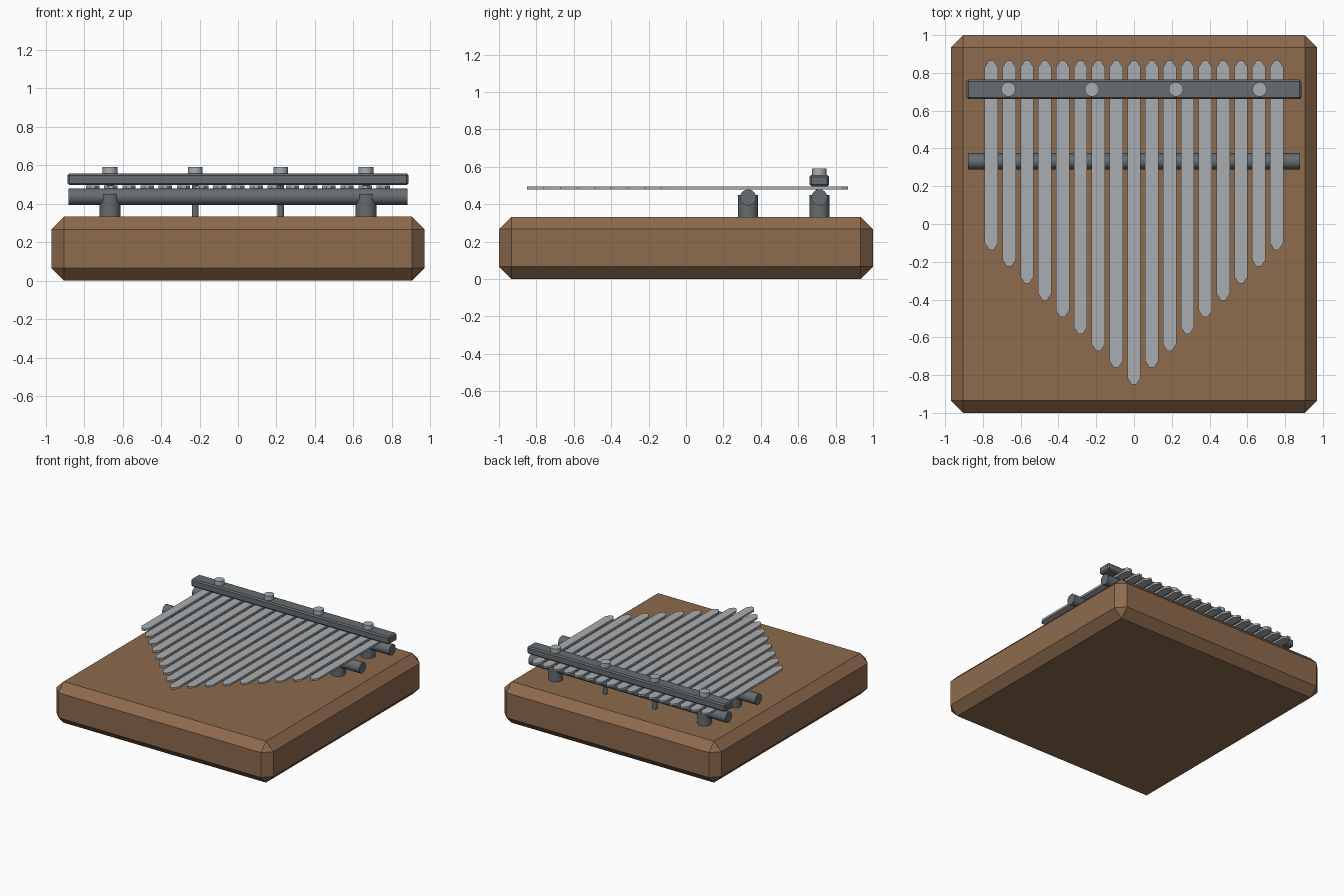
import bpy, bmesh, math

if "Cube" in bpy.data.objects:
    bpy.data.objects.remove(bpy.data.objects["Cube"])


def material(name, rgb):
    m = bpy.data.materials.new(name)
    m.diffuse_color = (*rgb, 1)
    m.use_nodes = True
    m.node_tree.nodes["Principled BSDF"].inputs["Base Color"].default_value = m.diffuse_color
    return m


wood = material("wood", (0.27, 0.145, 0.075))
iron = material("dark_metal", (0.13, 0.15, 0.16))
steel = material("light_metal", (0.40, 0.42, 0.44))


def box(name, lo, hi, mat, bevel):
    bpy.ops.mesh.primitive_cube_add(size=1, location=[(a + b) / 2 for a, b in zip(lo, hi)])
    o = bpy.context.object
    o.name = name
    o.scale = [b - a for a, b in zip(lo, hi)]
    bpy.ops.object.transform_apply(location=False, rotation=False, scale=True)
    mod = o.modifiers.new("chamfer", "BEVEL")
    mod.width, mod.segments = bevel, 1
    o.data.materials.append(mat)
    return o


def cylinder(name, center, radius, length, mat, along_x=False):
    bpy.ops.mesh.primitive_cylinder_add(
        vertices=24, radius=radius, depth=length, location=center,
        rotation=(0, math.pi / 2 if along_x else 0, 0))
    o = bpy.context.object
    o.name = name
    o.data.materials.append(mat)
    bpy.ops.object.shade_smooth_by_angle(angle=math.radians(35))
    return o


def upright(name, x, y, z0, z1, radius, mat):
    return cylinder(name, (x, y, (z0 + z1) / 2), radius, z1 - z0, mat)


def tine(name, x, front, back):
    # flat strip with a blunt point at both ends
    w, tip, cut = 0.035, 0.012, 0.035
    outline = [(-tip, front), (tip, front), (w, front + cut), (w, back - cut),
               (tip, back), (-tip, back), (-w, back - cut), (-w, front + cut)]
    bm = bmesh.new()
    face = bm.faces.new([bm.verts.new((px, py, 0)) for px, py in outline])
    ext = bmesh.ops.extrude_face_region(bm, geom=[face])
    top = [v for v in ext["geom"] if isinstance(v, bmesh.types.BMVert)]
    bmesh.ops.translate(bm, verts=top, vec=(0, 0, 0.016))
    bmesh.ops.recalc_face_normals(bm, faces=bm.faces)
    me = bpy.data.meshes.new(name)
    bm.to_mesh(me)
    bm.free()
    me.materials.append(steel)
    o = bpy.data.objects.new(name, me)
    o.location = (x, 0, 0.479)
    bpy.context.collection.objects.link(o)


TOP = 0.333
BRIDGE_Y, REAR_Y = 0.332, 0.713

# Wooden board
box("board", (-0.97, -1, 0), (0.97, 1, TOP), wood, 0.066)

# Round bridges with their stubby posts
for label, y in (("front", BRIDGE_Y), ("rear", REAR_Y)):
    cylinder(f"{label}_bridge", (0, y, 0.436), 0.043, 1.76, iron, along_x=True)
    for side in (-1, 1):
        upright(f"{label}_bridge_post", side * 0.665, y, TOP - 0.01, 0.45, 0.054, iron)

# Clamp bar and screws
box("clamp_bar", (-0.886, REAR_Y - 0.052, 0.496), (0.886, REAR_Y + 0.052, 0.557), iron, 0.01)
for x in (-0.665, -0.222, 0.222, 0.665):
    upright("screw_shaft", x, REAR_Y, TOP - 0.01, 0.56, 0.018, iron)
    upright("screw_head", x, REAR_Y, 0.55, 0.592, 0.038, steel)

# Seventeen tines, longest in the middle
for i in range(-8, 9):
    tine(f"tine_{i + 9}", i * 0.0944, -0.85 + abs(i) * 0.0892, 0.865)
